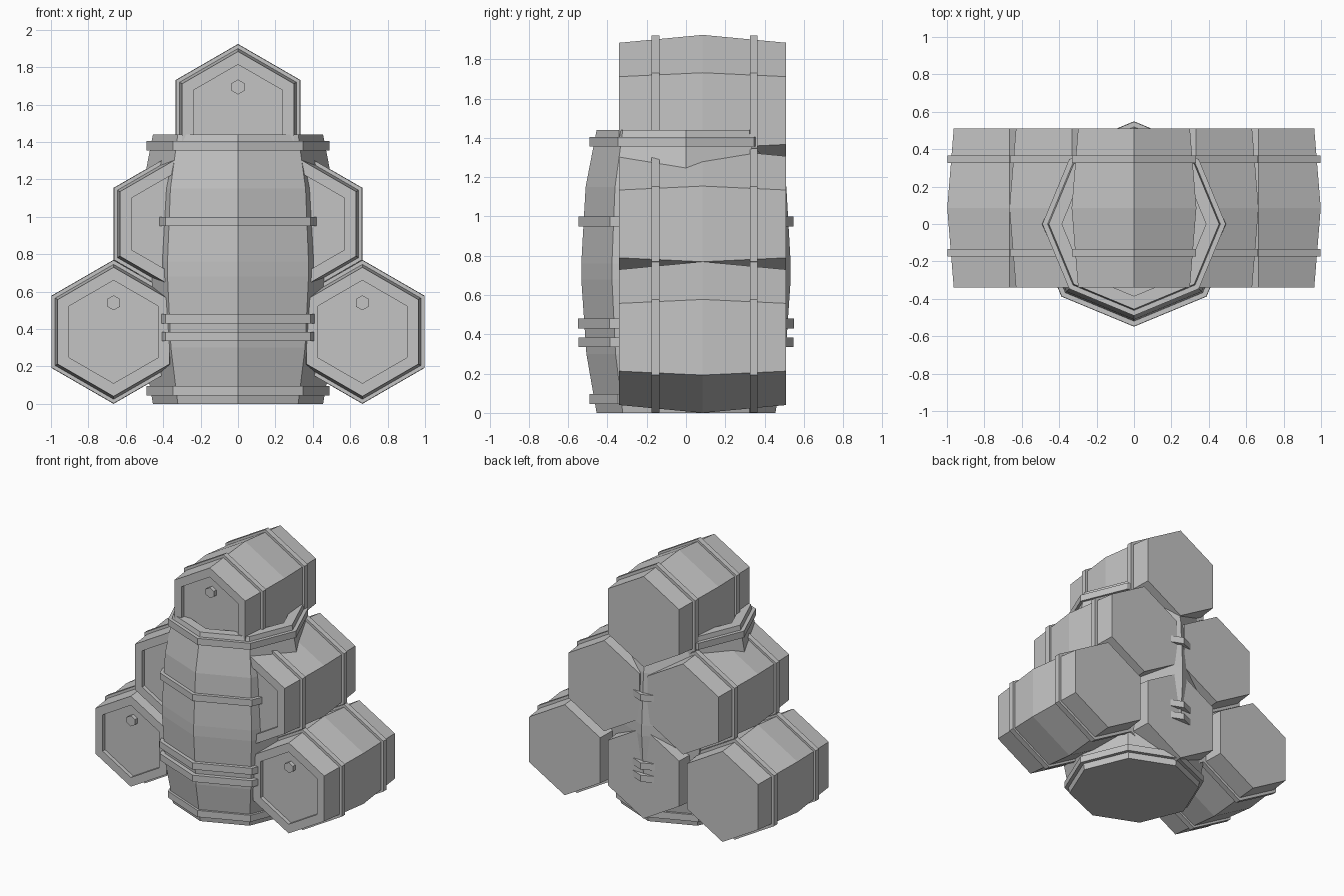
import bpy, bmesh, math
from mathutils import Matrix

cube = bpy.data.objects.get("Cube")
if cube:
    bpy.data.objects.remove(cube, do_unlink=True)

GREY = (0.55, 0.55, 0.55, 1)
mat = bpy.data.materials.new("plain grey")
mat.use_nodes = True
mat.diffuse_color = GREY
mat.node_tree.nodes["Principled BSDF"].inputs["Base Color"].default_value = GREY

UPRIGHT = Matrix.Identity(4)
LYING = Matrix.Rotation(-math.pi / 2, 4, "X")  # local z becomes +y


def lathe(name, profile, sides, place, closed=False):
    """Spin (radius, height) points into a faceted solid; closed makes a ring."""
    bm = bmesh.new()
    rows = []
    for r, h in profile:
        row = []
        for i in range(sides):
            a = math.pi / 2 + math.tau * i / sides
            row.append(bm.verts.new((r * math.cos(a), r * math.sin(a), h)))
        rows.append(row)
    pairs = list(zip(rows, rows[1:]))
    if closed:
        pairs.append((rows[-1], rows[0]))
    else:
        bm.faces.new(rows[0])
        bm.faces.new(rows[-1])
    for low, high in pairs:
        for i in range(sides):
            j = (i + 1) % sides
            bm.faces.new((low[i], low[j], high[j], high[i]))
    bmesh.ops.recalc_face_normals(bm, faces=bm.faces)
    mesh = bpy.data.meshes.new(name)
    bm.to_mesh(mesh)
    bm.free()
    mesh.materials.append(mat)
    obj = bpy.data.objects.new(name, mesh)
    obj.matrix_world = place
    bpy.context.collection.objects.link(obj)
    return obj


def band(name, inner, outer, low, high, sides, place):
    ring = [(inner, low), (outer, low), (outer, high), (inner, high)]
    lathe(name, ring, sides, place, closed=True)


# Stack of lying six-sided barrels: three, two, one
FRONT, BACK, MIDDLE = -0.34, 0.51, 0.085
PITCH_X, PITCH_Z, BASE_Z = 0.665, 0.577, 0.385
for row in range(3):
    count = 3 - row
    for k in range(count):
        x = (k - (count - 1) / 2) * PITCH_X
        z = BASE_Z + row * PITCH_Z
        place = Matrix.Translation((x, 0, z)) @ LYING
        tag = f"{row + 1}_{k + 1}"
        # body with recessed front panel
        lathe("lying_barrel_" + tag,
              [(0.275, FRONT + 0.03), (0.275, FRONT), (0.345, FRONT),
               (0.385, MIDDLE), (0.345, BACK)], 6, place)
        for side, y in (("front", -0.155), ("back", 0.345)):
            band(f"lying_barrel_{side}_band_{tag}", 0.34, 0.383,
                 y - 0.02, y + 0.02, 6, place)
        # bung on the front panel
        lathe("bung_" + tag, [(0.04, FRONT + 0.04), (0.04, FRONT)], 6,
              Matrix.Translation((x, 0, z + 0.155)) @ LYING)

# Upright eight-sided barrel with recessed lid
lathe("upright_barrel",
      [(0.455, 0), (0.507, 0.3), (0.533, 0.68), (0.533, 0.76), (0.511, 1.15),
       (0.455, 1.44), (0.385, 1.44), (0.385, 1.38)], 8, UPRIGHT)
for name, outer, z in (("bottom", 0.49, 0.07), ("lower", 0.547, 0.36),
                       ("second", 0.549, 0.455), ("upper", 0.547, 0.975),
                       ("top", 0.49, 1.38)):
    band(f"upright_barrel_{name}_band", outer - 0.06, outer,
         z - 0.025, z + 0.025, 8, UPRIGHT)
